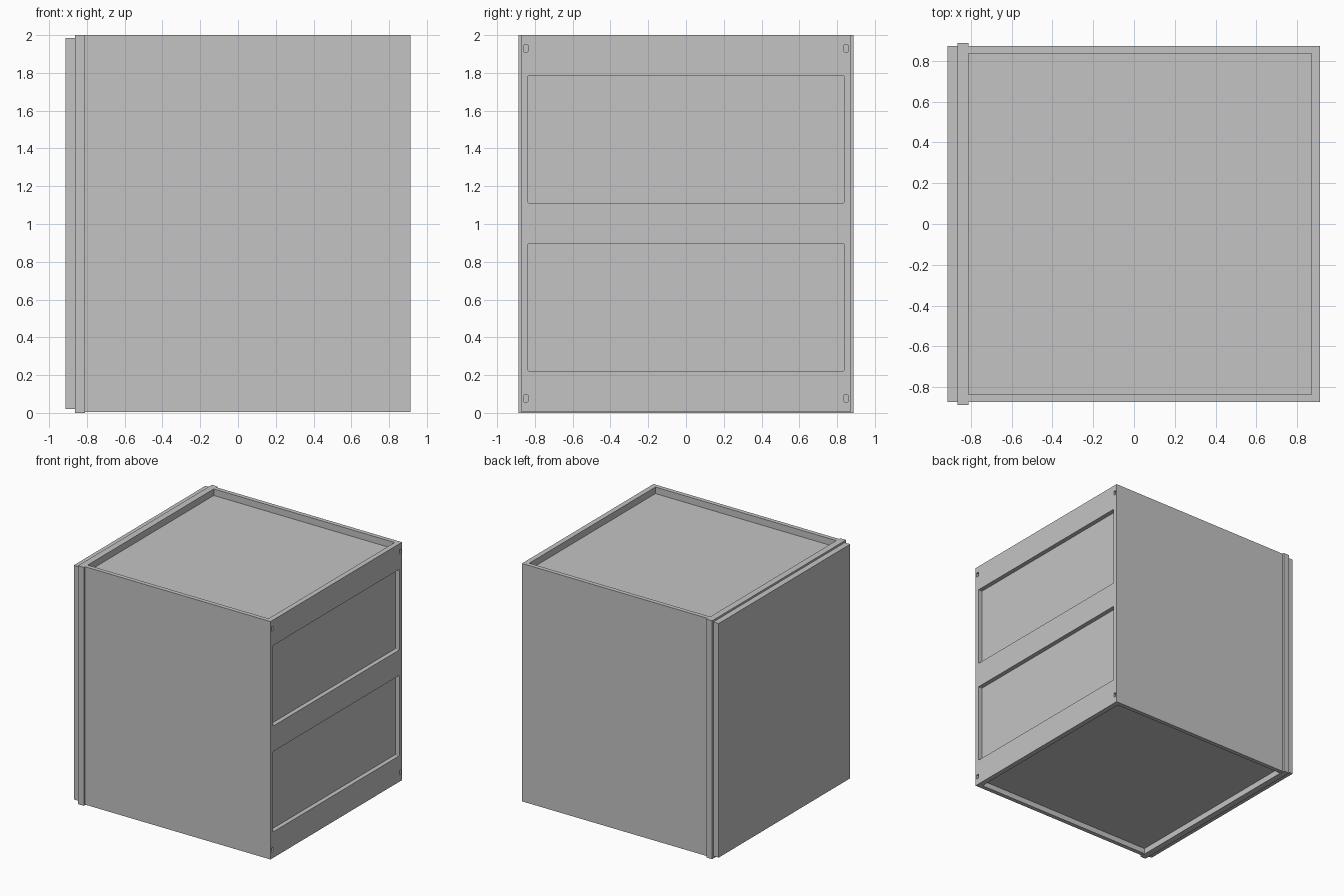
import bpy, bmesh
from mathutils import Vector

cube = bpy.data.objects.get("Cube")
if cube:
    bpy.data.objects.remove(cube, do_unlink=True)

# Single painted-metal colour
GREY = (0.55, 0.55, 0.55, 1.0)
mat = bpy.data.materials.new("light_grey")
mat.use_nodes = True
mat.diffuse_color = GREY
bsdf = next(n for n in mat.node_tree.nodes if n.type == 'BSDF_PRINCIPLED')
bsdf.inputs["Base Color"].default_value = GREY


def box(name, lo, hi, round_x=0.0):
    """Box between two corners; round_x rounds the edges running along x."""
    lo, hi = Vector(lo), Vector(hi)
    bm = bmesh.new()
    bmesh.ops.create_cube(bm, size=1.0)
    for v in bm.verts:
        v.co = (lo + hi) / 2 + v.co * (hi - lo)
    if round_x:
        edges = [e for e in bm.edges
                 if abs(e.verts[0].co.x - e.verts[1].co.x) > 1e-5]
        bmesh.ops.bevel(bm, geom=edges, offset=round_x, segments=3,
                        profile=0.5, affect='EDGES')
    mesh = bpy.data.meshes.new(name)
    bm.to_mesh(mesh)
    bm.free()
    mesh.materials.append(mat)
    obj = bpy.data.objects.new(name, mesh)
    bpy.context.collection.objects.link(obj)
    return obj


def carve(target, cutters):
    """Subtract every cutter from the target, then discard the cutters."""
    for c in cutters:
        c.hide_render = True
        mod = target.modifiers.new("cut", 'BOOLEAN')
        mod.operation = 'DIFFERENCE'
        mod.solver = 'EXACT'
        mod.object = c
    bpy.context.view_layer.update()
    deps = bpy.context.evaluated_depsgraph_get()
    result = bpy.data.meshes.new_from_object(target.evaluated_get(deps))
    target.modifiers.clear()
    target.data = result
    for c in cutters:
        bpy.data.objects.remove(c, do_unlink=True)


BACK, FRONT = 0.912, -0.81      # cabinet ends along x
HALF = 0.872                    # cabinet half width
INNER = 0.836                   # recess half width
TOP = 2.0

# Cabinet body
body = box("cabinet_body", (FRONT, -HALF, 0.004), (BACK, HALF, TOP))

cutters = [
    # Shallow trays in the top and the underside
    box("top_recess", (FRONT - 0.05, -INNER, TOP - 0.055), (0.869, INNER, TOP + 0.1)),
    box("bottom_recess", (FRONT - 0.05, -INNER, -0.1), (0.869, INNER, 0.05)),
]
# Two wide recessed panels
for z0, z1 in ((0.222, 0.896), (1.11, 1.786)):
    cutters.append(box("panel_recess", (BACK - 0.037, -INNER, z0),
                       (BACK + 0.1, INNER, z1), 0.006))
# Small slots near the four corners
for side in (-1, 1):
    for z in (0.077, 1.93):
        y = side * 0.848
        cutters.append(box("slot", (BACK - 0.03, y - 0.011, z - 0.019),
                           (BACK + 0.1, y + 0.011, z + 0.019), 0.004))
carve(body, cutters)

# Flange around the door opening
box("door_flange", (-0.864, -0.888, 0.0), (FRONT, 0.888, TOP))

# Flat door slab
box("door_panel", (-0.914, -HALF, 0.02), (-0.864, HALF, 1.984))
